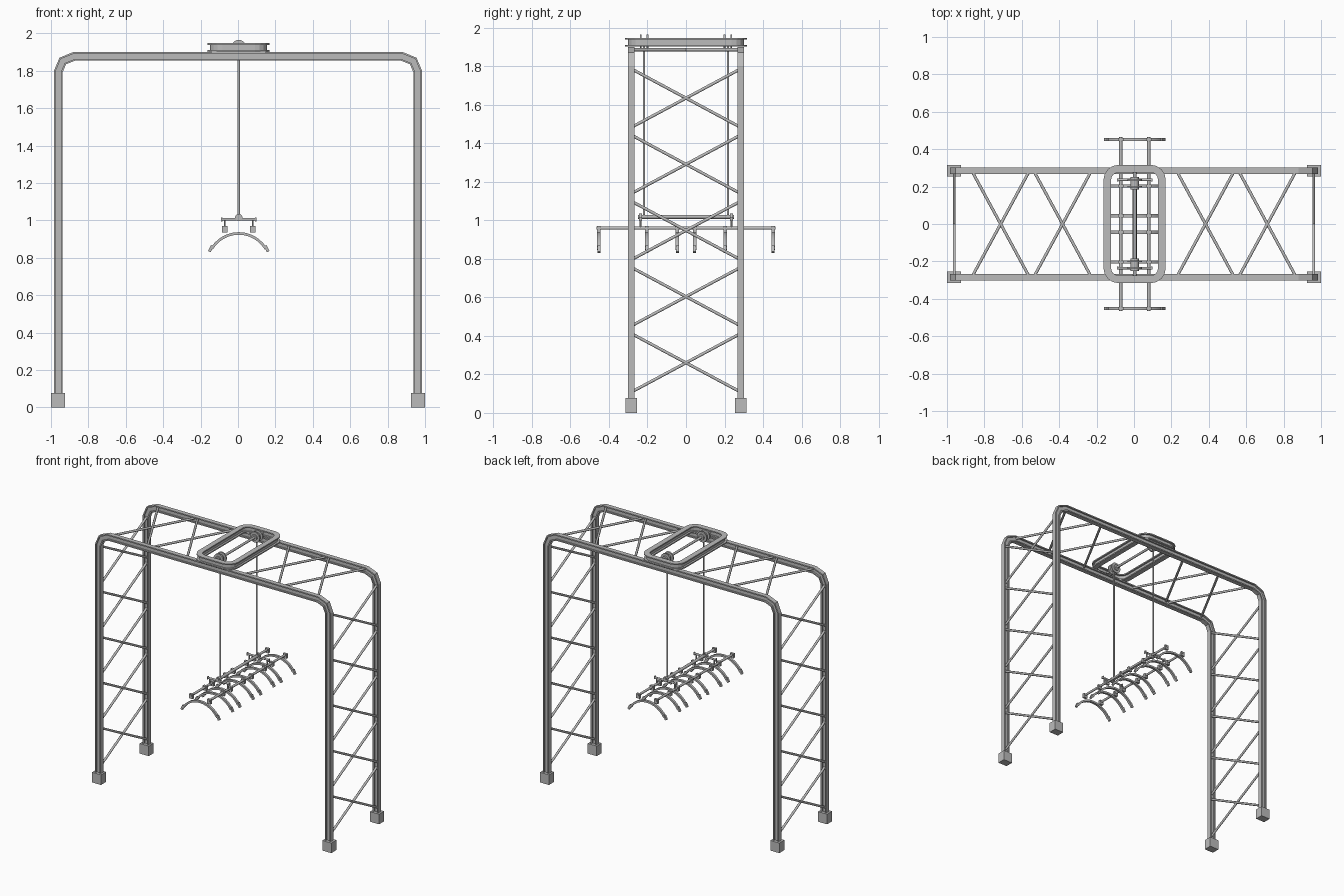
import bpy, bmesh, math
from mathutils import Vector, Matrix

if "Cube" in bpy.data.objects:
    bpy.data.objects.remove(bpy.data.objects["Cube"], do_unlink=True)

steel = bpy.data.materials.new("grey steel")
steel.use_nodes = True
GREY = (0.5, 0.5, 0.5, 1)
steel.diffuse_color = GREY
steel.node_tree.nodes["Principled BSDF"].inputs["Base Color"].default_value = GREY


def finish(bm, name, smooth=False):
    bmesh.ops.recalc_face_normals(bm, faces=bm.faces[:])
    mesh = bpy.data.meshes.new(name)
    bm.to_mesh(mesh)
    bm.free()
    mesh.materials.append(steel)
    obj = bpy.data.objects.new(name, mesh)
    bpy.context.collection.objects.link(obj)
    if smooth:
        bpy.ops.object.select_all(action='DESELECT')
        obj.select_set(True)
        bpy.context.view_layer.objects.active = obj
        bpy.ops.object.shade_smooth_by_angle(angle=math.radians(50))
    return obj


def box(bm, center, size):
    m = Matrix.Translation(center) @ Matrix.Diagonal((*size, 1))
    bmesh.ops.create_cube(bm, size=1, matrix=m)


def rod(bm, a, b, r, sides=8):
    a, b = Vector(a), Vector(b)
    d = b - a
    rot = d.to_track_quat('Z', 'Y').to_matrix().to_4x4()
    m = Matrix.Translation((a + b) / 2) @ rot @ Matrix.Rotation(math.pi / sides, 4, 'Z')
    bmesh.ops.create_cone(bm, cap_ends=True, segments=sides, radius1=r, radius2=r,
                          depth=d.length, matrix=m)


def sweep(bm, path, profile, place, closed=False):
    """Carry a (sideways, across) profile along a flat path with mitred corners."""
    pts = [Vector(p) for p in path]
    n = len(pts)
    rings = []
    for i, p in enumerate(pts):
        before = pts[i - 1] if closed or i else None
        after = pts[(i + 1) % n] if closed or i < n - 1 else None
        t1 = (p - before).normalized() if before is not None else (after - p).normalized()
        t2 = (after - p).normalized() if after is not None else t1
        t = (t1 + t2).normalized()
        side = Vector((-t.y, t.x)) / max(t.dot(t1), 0.3)
        rings.append([bm.verts.new(place(*(p + side * u), v)) for u, v in profile])
    k = len(profile)
    for i in range(n if closed else n - 1):
        a, b = rings[i], rings[(i + 1) % n]
        for j in range(k):
            bm.faces.new((a[j], a[(j + 1) % k], b[(j + 1) % k], b[j]))
    if not closed:
        bm.faces.new(rings[0])
        bm.faces.new(rings[-1])


def i_section(depth, width, flange, web):
    """I-beam outline, flanges at both ends of the depth direction."""
    d, w, t, f = depth / 2, width / 2, web / 2, depth / 2 - flange
    half = [(d, -w), (d, w), (f, w), (f, t), (-f, t), (-f, w)]
    return half + [(-x, -y) for x, y in half]


# Two arched I-beam frames
half_path = [(-0.961, 0.06), (-0.961, 1.795), (-0.937, 1.852), (-0.875, 1.877)]
arch_path = half_path + [(-x, z) for x, z in reversed(half_path)]
FRAME_Y = 0.285
for y0, name in ((-FRAME_Y, "front_frame"), (FRAME_Y, "back_frame")):
    bm = bmesh.new()
    sweep(bm, arch_path, i_section(0.046, 0.034, 0.009, 0.01),
          lambda x, z, v: (x, y0 + v, z))
    finish(bm, name)

# Foot blocks
bm = bmesh.new()
for sx in (-1, 1):
    for sy in (-1, 1):
        box(bm, (sx * 0.9625, sy * FRAME_Y, 0.038), (0.075, 0.06, 0.076))
finish(bm, "foot_blocks")

# Crossed braces of the legs and of the top
bm = bmesh.new()
for sx in (-0.961, 0.961):
    for i in range(5):
        z = 0.26 + i * 0.3435
        for s in (-1, 1):
            rod(bm, (sx, -0.28, z - s * 0.15), (sx, 0.28, z + s * 0.15), 0.0085)
finish(bm, "leg_braces", True)

bm = bmesh.new()
for x in (-0.713, -0.382, 0.382, 0.713):
    for s in (-1, 1):
        rod(bm, (x - s * 0.152, -0.28, 1.885), (x + s * 0.152, 0.28, 1.885), 0.0085)
finish(bm, "top_braces", True)

# Rounded trolley ring riding on the frames
ring_path = []
RX, RY, RC = 0.146, 0.296, 0.06
for q, (sx, sy) in enumerate(((1, 1), (-1, 1), (-1, -1), (1, -1))):
    for s in range(5):
        a = math.pi / 2 * (q + s / 4)
        ring_path.append((sx * (RX - RC) + RC * math.cos(a),
                          sy * (RY - RC) + RC * math.sin(a)))
bm = bmesh.new()
section = [(v, u) for u, v in i_section(0.046, 0.04, 0.009, 0.012)]
sweep(bm, ring_path, section, lambda x, y, v: (x + 0.003, y, 1.924 + v), True)
finish(bm, "trolley_ring")

# Winch shaft and its two spools
HX = 0.004
bm = bmesh.new()
rod(bm, (HX, -0.29, 1.925), (HX, 0.29, 1.925), 0.009, 12)
finish(bm, "winch_shaft", True)
bm = bmesh.new()
for s in (-1, 1):
    for y0, y1, r in ((0.185, 0.25, 0.022), (0.194, 0.204, 0.04), (0.23, 0.24, 0.04)):
        rod(bm, (HX, s * y0, 1.925), (HX, s * y1, 1.925), r, 16)
finish(bm, "winch_spools", True)

# Hoist cables
bm = bmesh.new()
for y in (-0.218, 0.218):
    rod(bm, (HX, y, 1.015), (HX, y, 1.925), 0.0065)
finish(bm, "hoist_cables", True)

# Spreader bar with cross bars, cable eyes and drop posts
bm = bmesh.new()
rod(bm, (HX, -0.25, 1.018), (HX, 0.25, 1.018), 0.011, 10)
for y in (-0.236, 0.236):
    rod(bm, (HX - 0.092, y, 1.005), (HX + 0.092, y, 1.005), 0.007)
    rod(bm, (HX, y - 0.008, 1.015), (HX, y + 0.008, 1.015), 0.02, 12)
    for s in (-1, 1):
        x = HX + s * 0.075
        rod(bm, (x, y, 0.957), (x, y, 1.008), 0.005)
        box(bm, (HX + s * 0.09, y, 1.005), (0.008, 0.016, 0.02))
finish(bm, "spreader_bar", True)

# Long rails that carry the ribs
bm = bmesh.new()
for s in (-1, 1):
    rod(bm, (HX + s * 0.075, -0.465, 0.959), (HX + s * 0.075, 0.465, 0.959), 0.009)
finish(bm, "cradle_rails", True)

# Curved gripping ribs with rail clamps and tip pads
R, CZ, SPAN = 0.168, 0.762, math.radians(59)
arc = []
for i in range(13):
    a = SPAN * (i / 6 - 1)
    arc.append((HX + R * math.sin(a), CZ + R * math.cos(a)))
ribs = bmesh.new()
clamps = bmesh.new()
pads = bmesh.new()
for y0 in (0.045, 0.203, 0.29, 0.452):
    for y in (-y0, y0):
        sweep(ribs, arc, [(-0.007, -0.009), (0.007, -0.009), (0.007, 0.009), (-0.007, 0.009)],
              lambda x, z, v: (x, y + v, z))
        for s in (-1, 1):
            box(clamps, (HX + s * 0.075, y, 0.953), (0.03, 0.018, 0.034))
            tip = Vector((HX + s * 0.149, y, 0.849))
            lean = Vector((s * 0.008, 0, -0.016))
            rod(pads, tip - lean, tip + lean, 0.011, 4)
finish(ribs, "gripping_ribs", True)
finish(clamps, "rail_clamps")
finish(pads, "rib_tip_pads")
